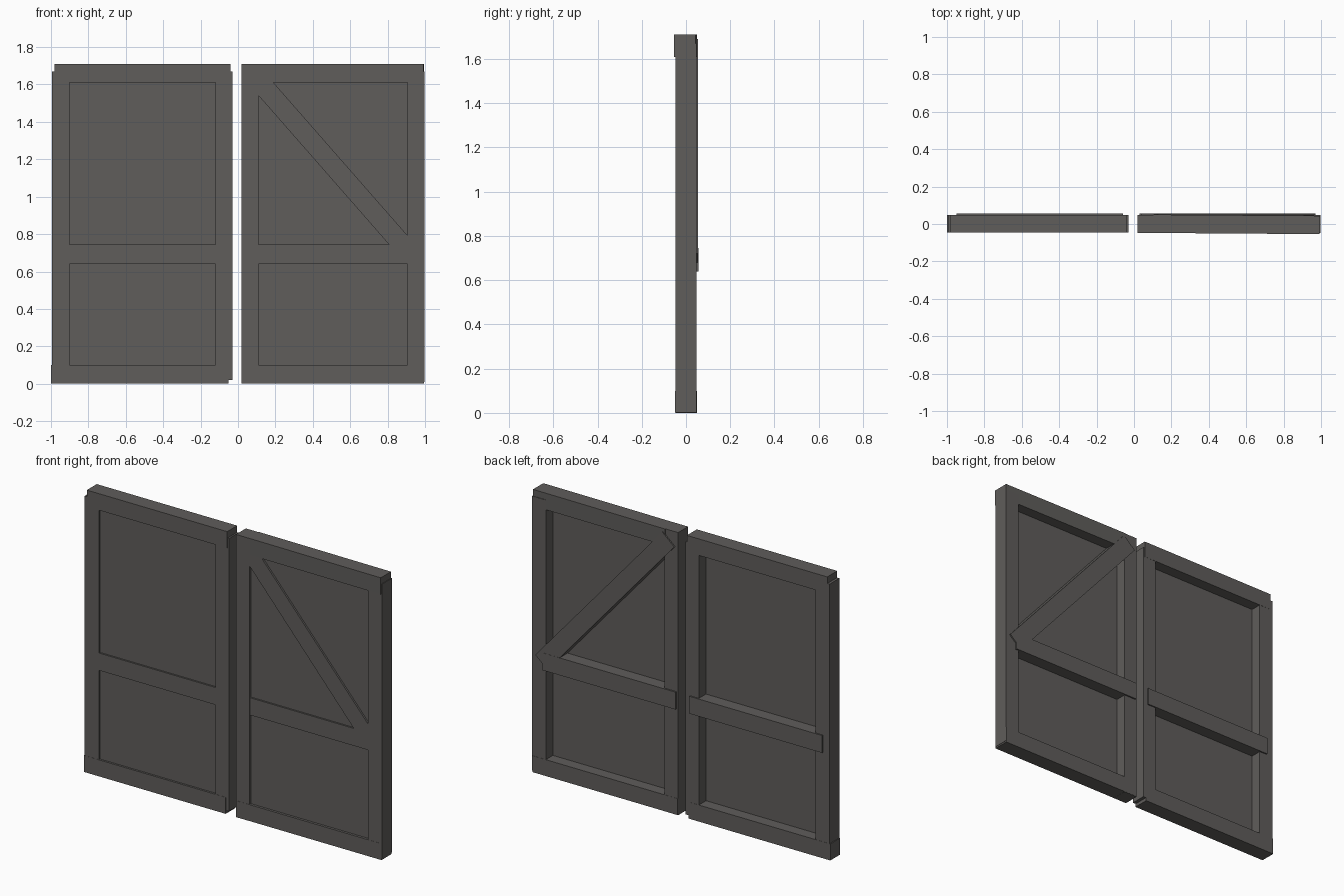
import bpy
import math

cube = bpy.data.objects.get("Cube")
if cube:
    bpy.data.objects.remove(cube, do_unlink=True)

# One weathered grey for all timber
grey = bpy.data.materials.new("weathered_grey")
grey.use_nodes = True
colour = (0.115, 0.109, 0.104, 1)
grey.diffuse_color = colour
bsdf = next(n for n in grey.node_tree.nodes if n.type == 'BSDF_PRINCIPLED')
bsdf.inputs["Base Color"].default_value = colour
bsdf.inputs["Roughness"].default_value = 0.9


def board(name, x, y, z, turn=(0, 0, 0)):
    """Box spanning the given (low, high) ranges, turned about its centre."""
    spans = (x, y, z)
    bpy.ops.mesh.primitive_cube_add(size=1, location=[sum(s) / 2 for s in spans])
    ob = bpy.context.object
    ob.name = name
    ob.scale = [s[1] - s[0] for s in spans]
    ob.rotation_euler = turn
    ob.data.materials.append(grey)
    return ob


def beam(name, start, end, width, y):
    """Square-cut board running between two (x, z) points."""
    dx, dz = end[0] - start[0], end[1] - start[1]
    half = math.hypot(dx, dz) / 2
    cx, cz = (start[0] + end[0]) / 2, (start[1] + end[1]) / 2
    return board(name, (cx - half, cx + half), y,
                 (cz - width / 2, cz + width / 2), (0, -math.atan2(dz, dx), 0))


post_y = (-0.045, 0.048)
rail_y = (-0.046, 0.049)
mid_y = (-0.044, 0.056)
panel_y = (-0.034, -0.02)

# Right leaf, plain
board("right_leaf_outer_post", (-0.995, -0.9), post_y, (0.01, 1.67))
board("right_leaf_inner_post", (-0.12, -0.03), post_y, (0.02, 1.67))
board("right_leaf_top_rail", (-0.98, -0.04), rail_y, (1.61, 1.71))
board("right_leaf_bottom_rail", (-1.0, -0.05), rail_y, (0, 0.1))
board("right_leaf_middle_rail", (-0.95, -0.06), mid_y, (0.64, 0.745))
board("right_leaf_panel", (-0.93, -0.09), panel_y, (0.05, 1.65))

# Left leaf, braced
board("left_leaf_inner_post", (0.02, 0.11), (-0.048, 0.047), (0, 1.71))
board("left_leaf_outer_post", (0.905, 0.997), (-0.048, 0.047), (0.01, 1.67))
board("left_leaf_top_rail", (0.105, 0.993), (-0.051, 0.047), (1.61, 1.71),
      (0, 0, -0.007))
board("left_leaf_bottom_rail", (0.022, 0.995), (-0.049, 0.048), (0.001, 0.1))
board("left_leaf_middle_rail", (0.03, 0.925), mid_y, (0.64, 0.745))
board("left_leaf_panel", (0.08, 0.93), panel_y, (0.05, 1.65))

# Diagonal brace
beam("left_leaf_brace", (0.08, 1.655), (0.93, 0.685), 0.106, (-0.045, 0.055))
